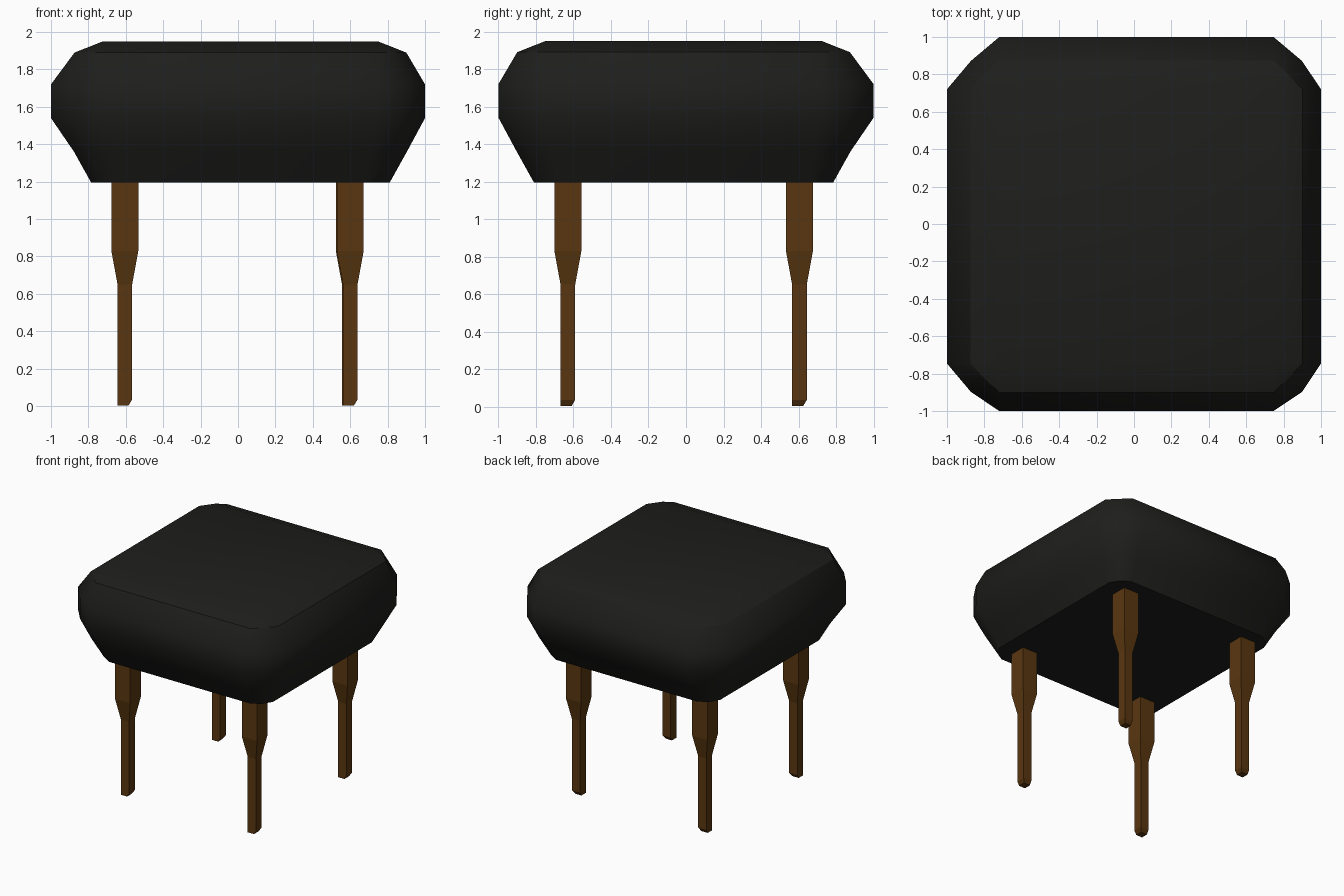
import bpy, bmesh

if "Cube" in bpy.data.objects:
    bpy.data.objects.remove(bpy.data.objects["Cube"])


def material(name, rgb):
    m = bpy.data.materials.new(name)
    m.diffuse_color = (*rgb, 1)
    m.use_nodes = True
    m.node_tree.nodes["Principled BSDF"].inputs["Base Color"].default_value = m.diffuse_color
    return m


def loft(name, rings, mat, smooth=False, sharp=()):
    """Skin a stack of rings (bottom to top) and cap both ends."""
    bm = bmesh.new()
    loops = [[bm.verts.new(p) for p in r] for r in rings]
    n = len(loops[0])
    for a, b in zip(loops, loops[1:]):
        for i in range(n):
            j = (i + 1) % n
            bm.faces.new((a[i], a[j], b[j], b[i]))
    bm.faces.new(loops[0][::-1])
    bm.faces.new(loops[-1])
    for f in bm.faces:
        f.smooth = smooth
    for k in sharp:
        for i in range(n):
            bm.edges.get((loops[k][i], loops[k][(i + 1) % n])).smooth = False
    bmesh.ops.remove_doubles(bm, verts=bm.verts[:], dist=0.0005)
    me = bpy.data.meshes.new(name)
    bm.to_mesh(me)
    bm.free()
    ob = bpy.data.objects.new(name, me)
    bpy.context.collection.objects.link(ob)
    me.materials.append(mat)
    return ob


def cushion_ring(z, ext, flat, mid, shift=0.013):
    """Square outline with two-segment rounded corners."""
    corner = [(ext, flat), (mid, mid), (flat, ext)]
    pts = []
    for q in range(4):
        for x, y in corner:
            for _ in range(q):
                x, y = -y, x
            # the widest rings keep exact +-1 extents
            px = x if abs(x) == 1 else x + shift
            py = y if abs(y) == 1 else y - shift
            pts.append((px, py, z))
    return pts


leather = material("black_leather", (0.013, 0.013, 0.012))
wood = material("brown_wood", (0.1, 0.037, 0.005))

# Padded seat: z, half width, straight half length, corner point
profile = [(1.195, 0.798, 0.67, 0.75), (1.36, 0.89, 0.70, 0.82),
           (1.54, 1, 0.733, 0.885), (1.72, 1, 0.733, 0.885),
           (1.89, 0.887, 0.735, 0.812), (1.95, 0.735, 0.735, 0.735)]
loft("seat", [cushion_ring(*p) for p in profile], leather, True, sharp=(0, 4))


def leg(name, cx, cy):
    # z, low offset, high offset: the foot is bevelled on its +x and +y sides
    levels = [(0.003, -0.039, 0.02), (0.035, -0.039, 0.039),
              (0.65, -0.039, 0.039), (0.83, -0.072, 0.072), (1.2, -0.072, 0.072)]
    loft(name, [[(cx + u, cy + v, z) for u, v in ((a, a), (b, a), (b, b), (a, b))]
                for z, a, b in levels], wood)


# Four tapered square legs
leg("front_left_leg", -0.605, -0.63)
leg("front_right_leg", 0.6, -0.63)
leg("back_left_leg", -0.605, 0.605)
leg("back_right_leg", 0.595, 0.605)
